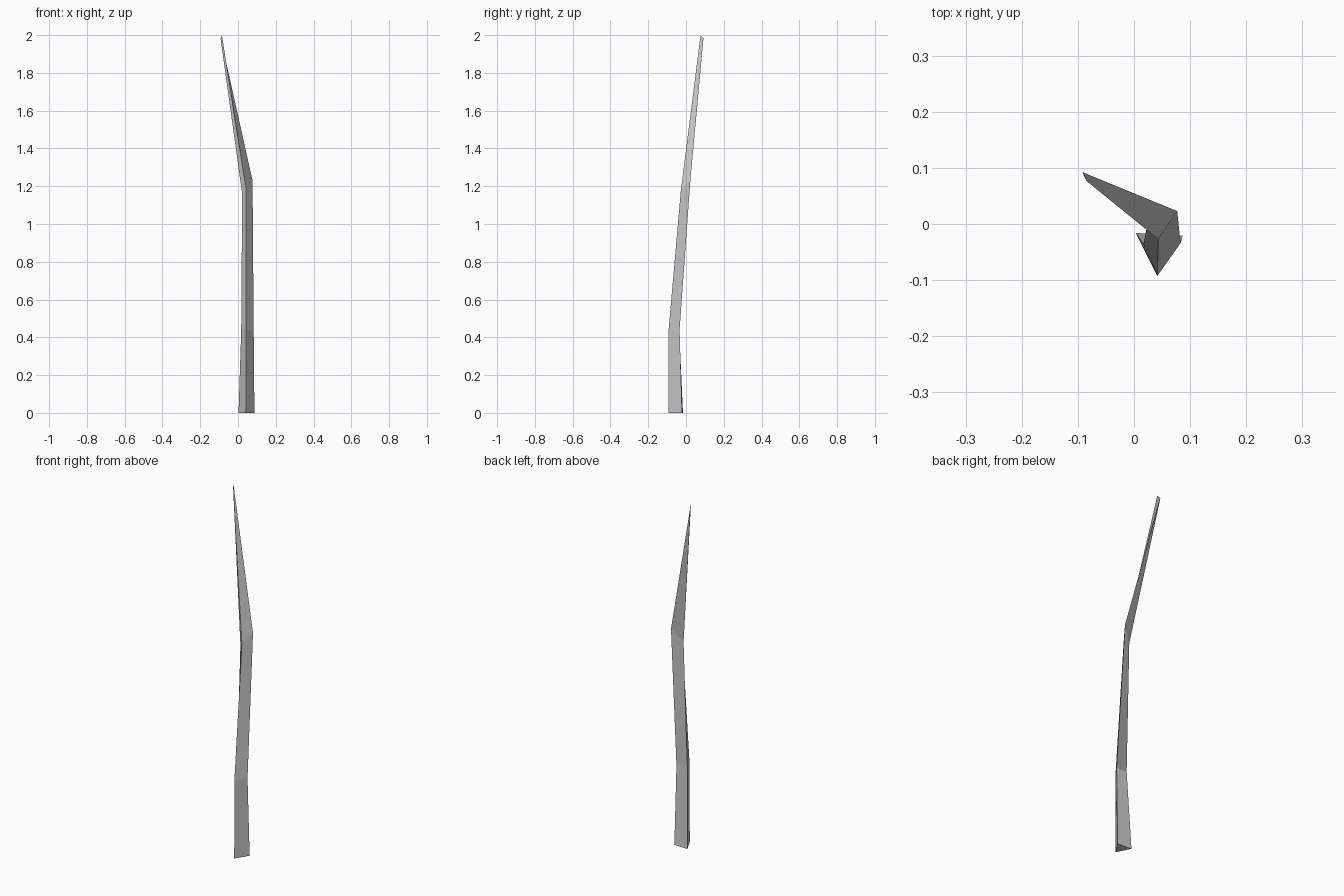
import bpy, bmesh

if "Cube" in bpy.data.objects:
    bpy.data.objects.remove(bpy.data.objects["Cube"])

# Triangular cross-sections from base to tip: left, front, right corner
sections = [
    [(0.003, -0.016, 0.0), (0.041, -0.092, 0.0), (0.087, -0.021, 0.0)],
    [(0.017, -0.036, 0.44), (0.042, -0.092, 0.44), (0.083, -0.034, 0.44)],
    [(0.022, -0.010, 1.16), (0.043, -0.027, 1.18), (0.077, 0.023, 1.23)],
    [(-0.092, 0.092, 1.98), (-0.085, 0.077, 2.0), (-0.091, 0.092, 1.983)],
]

bm = bmesh.new()
rings = [[bm.verts.new(p) for p in ring] for ring in sections]

# Side faces between neighbouring sections
for low, high in zip(rings, rings[1:]):
    for i in range(3):
        j = (i + 1) % 3
        bm.faces.new((low[i], low[j], high[j], high[i]))

# End caps
bm.faces.new(rings[0][::-1])
bm.faces.new(rings[-1])
bmesh.ops.recalc_face_normals(bm, faces=bm.faces[:])

# Bent grass blade
mesh = bpy.data.meshes.new("bent_blade")
bm.to_mesh(mesh)
bm.free()
bpy.context.collection.objects.link(bpy.data.objects.new("bent_blade", mesh))
